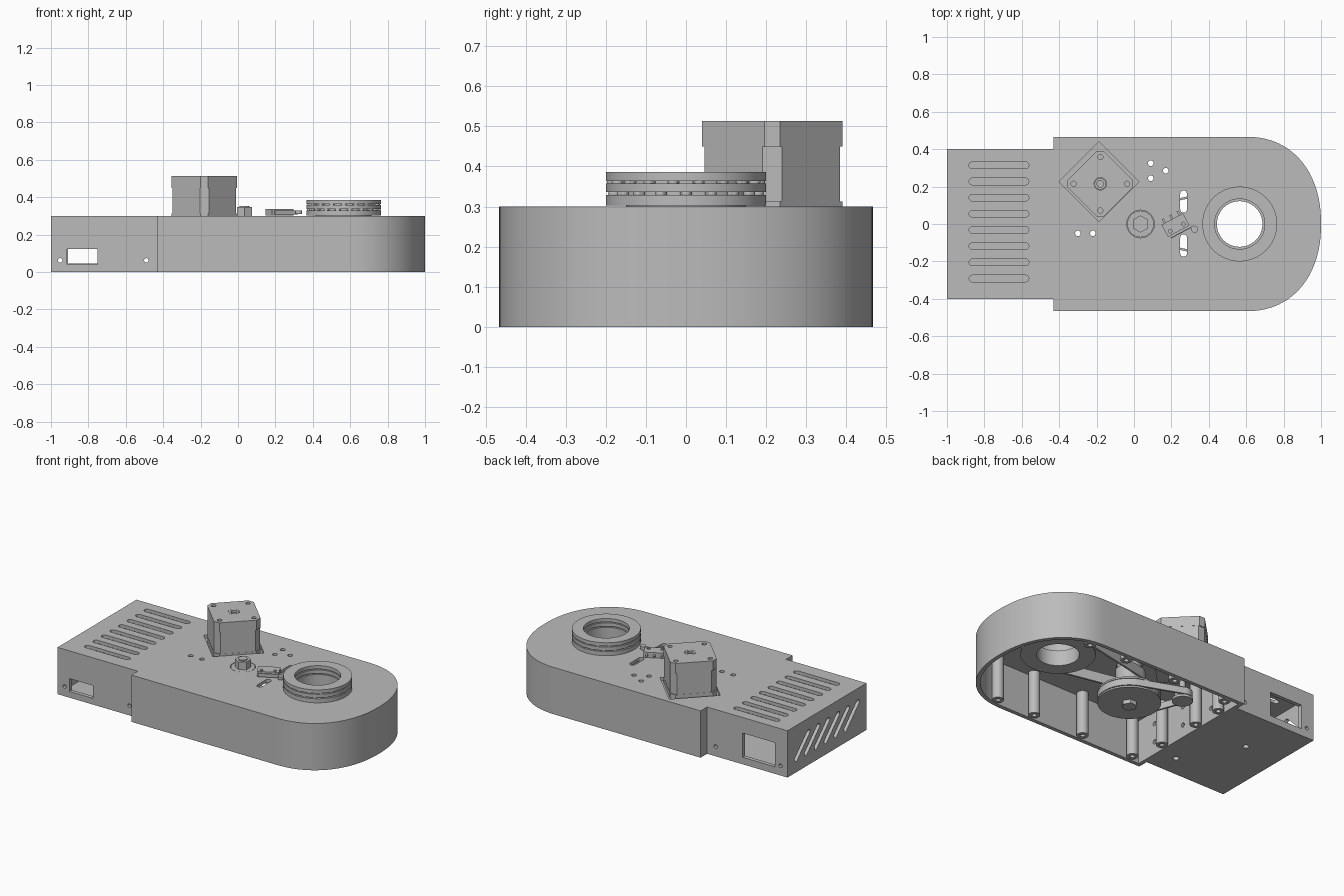
import bpy, bmesh
from math import pi, cos, sin, acos, atan2, hypot, radians, copysign
from mathutils import Matrix, Vector

old = bpy.data.objects.get("Cube")
if old:
    bpy.data.objects.remove(old)

grey = bpy.data.materials.new("machined_grey")
grey.use_nodes = True
grey.diffuse_color = (0.5, 0.5, 0.5, 1)
grey.node_tree.nodes["Principled BSDF"].inputs["Base Color"].default_value = (0.5, 0.5, 0.5, 1)


# ---------- helpers ----------
def finish(name, bm):
    bmesh.ops.recalc_face_normals(bm, faces=bm.faces)
    mesh = bpy.data.meshes.new(name)
    bm.to_mesh(mesh)
    bm.free()
    mesh.materials.append(grey)
    obj = bpy.data.objects.new(name, mesh)
    bpy.context.collection.objects.link(obj)
    return obj


def arc(cx, cy, r, a0, a1, n):
    return [(cx + r * cos(a0 + (a1 - a0) * i / n), cy + r * sin(a0 + (a1 - a0) * i / n))
            for i in range(n + 1)]


def circle(cx, cy, r, n=32, a=0):
    return arc(cx, cy, r, a, a + 2 * pi, n)[:-1]


def nose(cx, a, b):
    """Slightly full half oval that closes the front end of the body."""
    return [(cx + a * max(c, 0) ** 0.91, b * copysign(abs(s) ** 0.91, s))
            for c, s in arc(0, 0, 1, -pi / 2, pi / 2, 60)]


def slot(cx, cy, length, width, angle=0):
    r, h = width / 2, (length - width) / 2
    pts = arc(h, 0, r, -pi / 2, pi / 2, 8) + arc(-h, 0, r, pi / 2, 3 * pi / 2, 8)
    c, s = cos(angle), sin(angle)
    return [(cx + x * c - y * s, cy + x * s + y * c) for x, y in pts]


def rect(x0, x1, y0, y1):
    return [(x0, y0), (x1, y0), (x1, y1), (x0, y1)]


def square(cx, cy, h, c=0.0):
    """Square standing on a corner, with optional cut corners."""
    pts = [(h, h - c), (h - c, h), (c - h, h), (-h, h - c),
           (-h, c - h), (c - h, -h), (h - c, -h), (h, c - h)] if c else rect(-h, h, -h, h)
    k = cos(pi / 4)
    return [(cx + (x - y) * k, cy + (x + y) * k) for x, y in pts]


def add_prism(bm, pts, z0, z1, axis="z"):
    place = {"z": lambda u, v, w: (u, v, w), "y": lambda u, v, w: (u, w, v),
             "x": lambda u, v, w: (w, u, v)}[axis]
    low = [bm.verts.new(place(u, v, z0)) for u, v in pts]
    top = [bm.verts.new(place(u, v, z1)) for u, v in pts]
    bm.faces.new(low)
    bm.faces.new(top)
    for i in range(len(pts)):
        j = (i + 1) % len(pts)
        bm.faces.new((low[i], low[j], top[j], top[i]))


def prisms(name, parts):
    bm = bmesh.new()
    for part in parts:
        add_prism(bm, *part)
    return finish(name, bm)


def prism(name, *part):
    return prisms(name, [part])


def band(name, outer, inner, z0, z1):
    """Closed strip between two matching loops."""
    bm = bmesh.new()
    rows = [[bm.verts.new((x, y, z)) for x, y in loop]
            for loop, z in ((outer, z0), (outer, z1), (inner, z1), (inner, z0))]
    n = len(outer)
    for k in range(4):
        a, b = rows[k], rows[(k + 1) % 4]
        for i in range(n):
            j = (i + 1) % n
            bm.faces.new((a[i], a[j], b[j], b[i]))
    return finish(name, bm)


def ring(name, cx, cy, r_out, r_in, z0, z1, n=64):
    return band(name, circle(cx, cy, r_out, n), circle(cx, cy, r_in, n), z0, z1)


def belt_loop(c1, r1, c2, r2):
    dx, dy = c2[0] - c1[0], c2[1] - c1[1]
    phi, a = atan2(dy, dx), acos((r1 - r2) / hypot(dx, dy))
    return arc(*c1, r1, phi + a, phi + 2 * pi - a, 32) + arc(*c2, r2, phi - a, phi + a, 32)


def belt(name, c1, r1, c2, r2, z0, z1, t=0.012):
    return band(name, belt_loop(c1, r1 + t, c2, r2 + t), belt_loop(c1, r1, c2, r2), z0, z1)


def cut(obj, parts):
    cutter = prisms("cutter", parts)
    cutter.hide_render = True
    mod = obj.modifiers.new("cut", "BOOLEAN")
    mod.operation, mod.solver, mod.object = "DIFFERENCE", "EXACT", cutter
    bpy.context.view_layer.update()
    mesh = bpy.data.meshes.new_from_object(obj.evaluated_get(bpy.context.evaluated_depsgraph_get()))
    obj.modifiers.clear()
    obj.data = mesh
    bpy.data.objects.remove(cutter)


HUB, AXLE, MOTOR, PLATE = (0.565, 0), (0.035, 0), (-0.18, 0.215), (-0.187, 0.225)

# ---------- housing: rear box plus round-ended body, hollow below ----------
outline = (nose(0.6, 0.4, 0.466)
           + [(-0.43, 0.466), (-0.43, 0.4), (-1, 0.4), (-1, -0.4), (-0.43, -0.4), (-0.43, -0.466)])
housing = prism("housing", outline, 0, 0.3)
cavity = nose(0.6, 0.375, 0.441) + [(-0.405, 0.441), (-0.405, -0.441)]
cut(housing, [(cavity, -0.1, 0.28), (rect(-0.975, -0.43, -0.375, 0.375), 0.02, 0.28)])

# Openings in the top plate
top = [slot(-0.722, 0.314 - 0.0865 * i, 0.32, 0.036) for i in range(8)]
top += [slot(0.265, y, 0.12, 0.036, pi / 2) for y in (0.12, -0.115)]
top += [circle(x, y, 0.015, 16) for x, y in
        ((0.09, 0.325), (0.09, 0.245), (0.17, 0.285), (-0.3, -0.05), (-0.22, -0.05))]
top += [circle(*HUB, 0.137, 64), circle(*AXLE, 0.074), square(*PLATE, 0.151)]
openings = [(pts, 0.25, 0.35) for pts in top]
# Connector windows, screw holes, slanted vents and floor holes
openings += [(rect(-0.915, -0.75, 0.04, 0.122), -0.45, -0.35, "y"),
             (rect(-0.91, -0.68, 0.045, 0.2), 0.35, 0.45, "y")]
openings += [(circle(x, 0.062, 0.012, 16), y - 0.05, y + 0.05, "y")
             for x in (-0.95, -0.49) for y in (-0.4, 0.4)]
openings += [(slot(0.25 - 0.1 * i, 0.148, 0.21, 0.03, radians(135)), -1.1, -0.95, "x")
             for i in range(6)]
openings += [(circle(x, y, 0.018, 16), -0.05, 0.03) for x, y in ((-0.75, 0.098), (-0.53, -0.26))]
openings += [(circle(y, z, 0.014, 16), -0.45, -0.38, "x")
             for y in (-0.3, -0.05, 0.2) for z in (0.08, 0.2)]
cut(housing, openings)

# Screw posts around the inner wall
posts = [(x, y) for x in (0.67, 0.4, 0.04, -0.33) for y in (-0.408, 0.408)]
posts += [(-0.375, y) for y in (-0.2, 0.1, 0.3)]
for x, y in posts:
    ring("screw_post", x, y, 0.034, 0.014, 0.004, 0.285, 24)

# ---------- motor ----------
prism("motor_mount", square(*PLATE, 0.17), 0.262, 0.279)
prism("motor_foot", square(*MOTOR, 0.1375, 0.0275), 0.279, 0.312)
prism("motor_body", square(*MOTOR, 0.1365, 0.034), 0.312, 0.45)
cap = prism("motor_cap", square(*MOTOR, 0.1375, 0.0275), 0.45, 0.513)
bolts = [(MOTOR[0] + 0.143 * cos(i * pi / 2), MOTOR[1] + 0.143 * sin(i * pi / 2)) for i in range(4)]
cut(cap, [(circle(*p, 0.014, 16), 0.49, 0.55) for p in bolts] + [(circle(*MOTOR, 0.033), 0.5, 0.55)])
ring("motor_rear_bearing", *MOTOR, 0.031, 0.018, 0.499, 0.513, 32)
prism("motor_shaft", circle(*MOTOR, 0.017), 0.04, 0.3)

# ---------- thrust bearing stack and hollow hub ----------
for z0, z1 in ((0.303, 0.329), (0.336, 0.358), (0.364, 0.386)):
    ring("bearing_race", *HUB, 0.2, 0.134, z0, z1)
for k, z in enumerate((0.3325, 0.361)):
    bm = bmesh.new()
    for i in range(18):
        a = 2 * pi * (i + k / 2) / 18
        spot = Vector((HUB[0] + 0.182 * cos(a), sin(a) * 0.182, z))
        bmesh.ops.create_icosphere(bm, subdivisions=2, radius=0.015, matrix=Matrix.Translation(spot))
    finish("bearing_balls", bm)
    ring("bearing_cage", *HUB, 0.17, 0.145, z - 0.004, z + 0.004)
ring("hub_neck", *HUB, 0.15, 0.134, 0.25, 0.303)
ring("hub_pulley", *HUB, 0.19, 0.122, 0.17, 0.25)
for z in (0.16, 0.245):
    ring("hub_flange", *HUB, 0.215, 0.122, z, z + 0.012)

# ---------- reduction pulleys, axle and belts ----------
ring("large_pulley", *AXLE, 0.17, 0.03, 0.05, 0.105)
for z in (0.04, 0.1):
    ring("large_pulley_flange", *AXLE, 0.182, 0.03, z, z + 0.01)
ring("small_pulley", *AXLE, 0.08, 0.03, 0.11, 0.25)
prism("axle", circle(*AXLE, 0.031), 0.035, 0.3)
prism("axle_bolt_head", circle(*AXLE, 0.045, 6), 0.015, 0.04)
ring("axle_bearing", *AXLE, 0.071, 0.03, 0.25, 0.299, 48)
prism("axle_nut", circle(*AXLE, 0.046, 6, pi / 6), 0.299, 0.348)
prism("axle_tip", circle(*AXLE, 0.026), 0.345, 0.354)
prism("motor_pulley", circle(*MOTOR, 0.045), 0.05, 0.11)
prism("motor_pulley_flange", circle(*MOTOR, 0.06), 0.035, 0.05)
belt("motor_belt", AXLE, 0.17, MOTOR, 0.045, 0.055, 0.097)
belt("hub_belt", HUB, 0.19, AXLE, 0.08, 0.177, 0.24)

# ---------- limit switch ----------
switch = [prism("switch_body", rect(-0.065, 0.065, -0.037, 0.037), 0.302, 0.336),
          prism("switch_lever", rect(-0.055, 0.085, -0.052, -0.047), 0.308, 0.33),
          prism("switch_roller", circle(0.08, -0.068, 0.018, 20), 0.311, 0.329)]
switch += [prism("switch_terminal", rect(x - 0.006, x + 0.006, 0.036, 0.062), 0.314, 0.324)
           for x in (-0.045, 0, 0.045)]
cut(switch[0], [(circle(x, -0.015, 0.01, 16), 0.29, 0.35) for x in (-0.04, 0.04)])
for part in switch:
    part.data.transform(Matrix.Translation((0.222, -0.006, 0)) @ Matrix.Rotation(radians(28), 4, "Z"))

# ---------- shading ----------
bpy.ops.object.select_all(action="DESELECT")
for obj in bpy.context.collection.objects:
    if obj.type == "MESH":
        obj.select_set(True)
        bpy.context.view_layer.objects.active = obj
bpy.ops.object.shade_smooth_by_angle(angle=radians(30))
